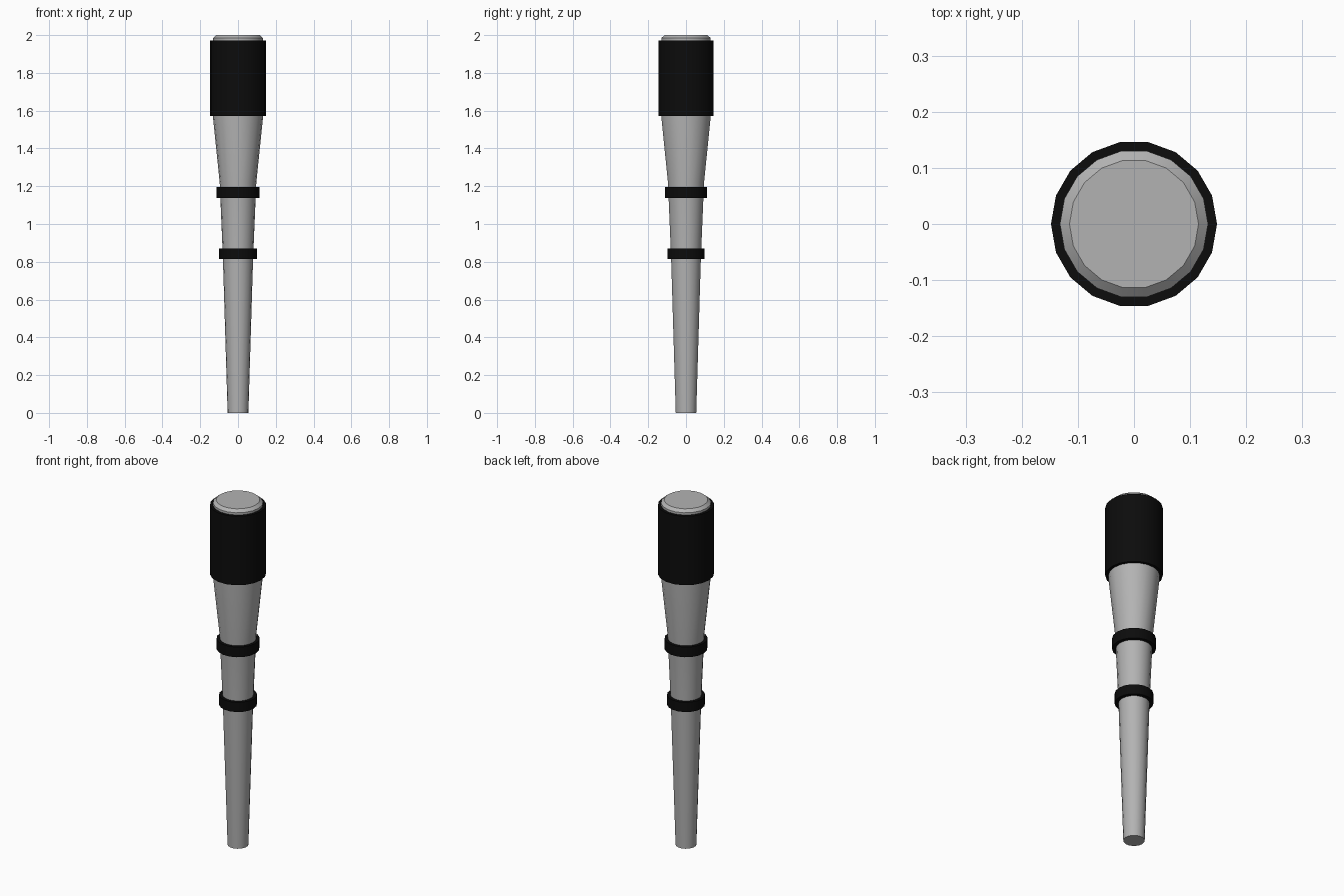
import bpy, bmesh, math

if "Cube" in bpy.data.objects:
    bpy.data.objects.remove(bpy.data.objects["Cube"])

SIDES = 18


def material(name, value):
    mat = bpy.data.materials.new(name)
    mat.diffuse_color = (value, value, value, 1)
    mat.use_nodes = True
    mat.node_tree.nodes["Principled BSDF"].inputs["Base Color"].default_value = mat.diffuse_color
    return mat


dark = material("black_grip", 0.0035)
grey = material("grey_shaft", 0.45)


def lathe(name, profile, mat, closed=False):
    """Spin (radius, z) points round z; cap the ends or close the loop."""
    bm = bmesh.new()
    rings = []
    for r, z in profile:
        rings.append([bm.verts.new((r * math.cos(2 * math.pi * i / SIDES),
                                    r * math.sin(2 * math.pi * i / SIDES), z))
                      for i in range(SIDES)])
    pairs = list(zip(rings, rings[1:]))
    if closed:
        pairs.append((rings[-1], rings[0]))
    else:
        bm.faces.new(rings[0])
        bm.faces.new(rings[-1])
    for a, b in pairs:
        for i in range(SIDES):
            j = (i + 1) % SIDES
            bm.faces.new((a[i], a[j], b[j], b[i]))
    bmesh.ops.recalc_face_normals(bm, faces=bm.faces)
    mesh = bpy.data.meshes.new(name)
    bm.to_mesh(mesh)
    bm.free()
    mesh.materials.append(mat)
    obj = bpy.data.objects.new(name, mesh)
    bpy.context.collection.objects.link(obj)
    bpy.ops.object.select_all(action='DESELECT')
    obj.select_set(True)
    bpy.context.view_layer.objects.active = obj
    bpy.ops.object.shade_smooth_by_angle(angle=math.radians(30))
    return obj


def band(name, outer, inner, z0, z1):
    """Dark collar wrapped around the shaft."""
    return lathe(name, [(outer, z0), (outer, z1), (inner, z1), (inner, z0)],
                 dark, closed=True)


# Tapered shaft with flared head and bevelled cap
lathe("shaft", [(0.055, 0), (0.08, 0.82), (0.097, 1.22), (0.132, 1.56),
                (0.132, 1.985), (0.115, 2.0)], grey)

# Dark grip sleeve and two collars
band("grip_sleeve", 0.148, 0.131, 1.572, 1.972)
band("upper_collar", 0.113, 0.09, 1.138, 1.197)
band("lower_collar", 0.1, 0.078, 0.814, 0.87)
